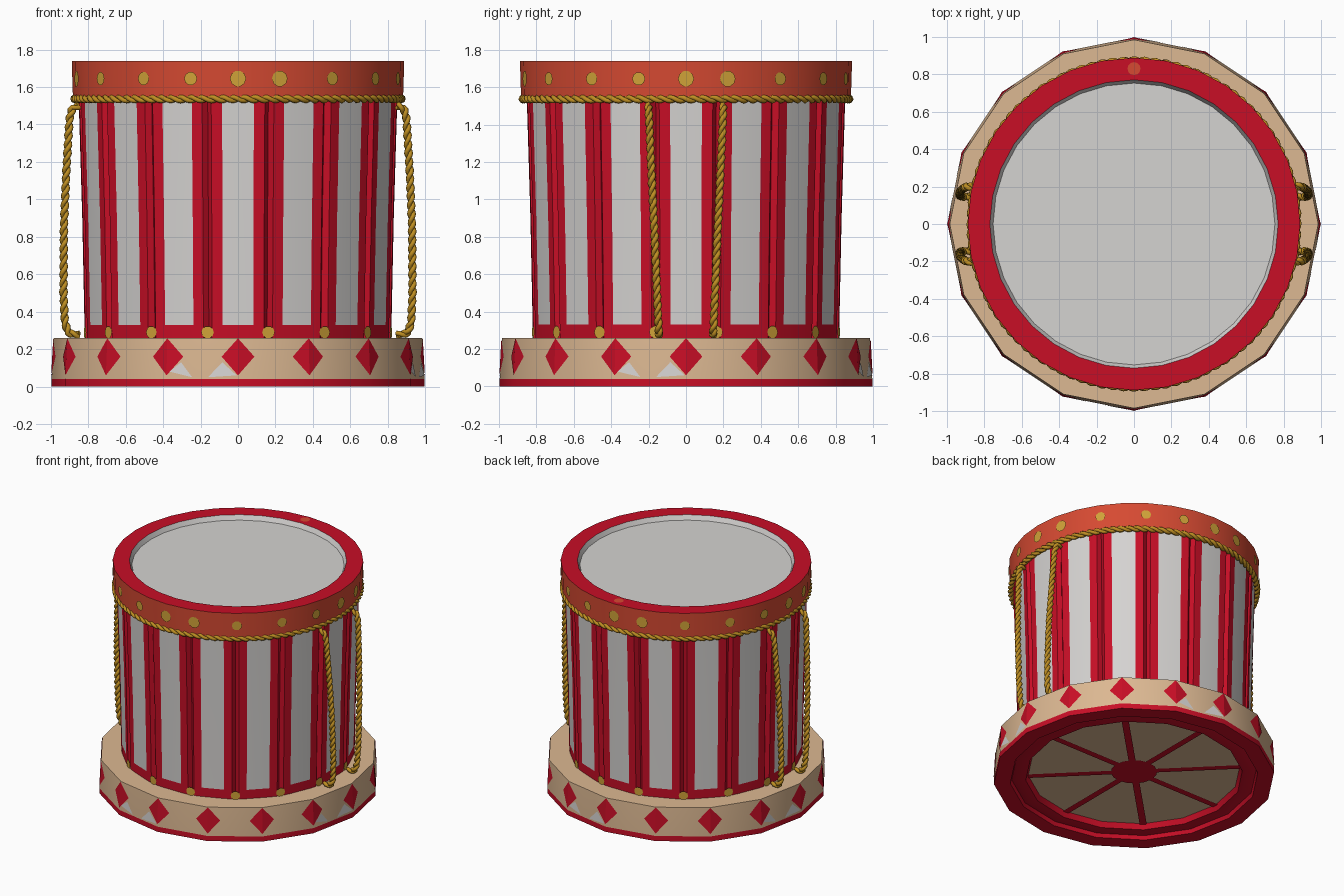
import bpy, math
from mathutils import Vector

if "Cube" in bpy.data.objects:
    bpy.data.objects.remove(bpy.data.objects["Cube"])

def srgb(r, g, b):
    lin = lambda c: (c / 255 / 12.92) if c < 10 else ((c / 255 + 0.055) / 1.055) ** 2.4
    return (lin(r), lin(g), lin(b), 1)

def material(name, *rgb):
    m = bpy.data.materials.new(name)
    m.diffuse_color = srgb(*rgb)
    m.use_nodes = True
    m.node_tree.nodes["Principled BSDF"].inputs["Base Color"].default_value = m.diffuse_color
    return m

RED = material("red", 200, 14, 38)
ORANGE = material("orange red", 214, 74, 50)
WHITE = material("off white", 213, 211, 209)
TAN = material("tan", 220, 184, 146)
GOLD = material("gold paint", 208, 162, 56)
ROPE = material("rope gold", 190, 142, 34)

def pol(deg, r, z):
    """Point at an angle measured from the front towards +x."""
    a = math.radians(deg)
    return Vector((r * math.sin(a), -r * math.cos(a), z))

def make(name, verts, faces, mats, idx=None, smooth=None):
    me = bpy.data.meshes.new(name)
    me.from_pydata([tuple(v) for v in verts], [], faces)
    for m in mats:
        me.materials.append(m)
    if idx:
        me.polygons.foreach_set("material_index", idx)
    ob = bpy.data.objects.new(name, me)
    bpy.context.collection.objects.link(ob)
    if smooth:
        bpy.ops.object.select_all(action='DESELECT')
        ob.select_set(True)
        bpy.context.view_layer.objects.active = ob
        bpy.ops.object.shade_smooth_by_angle(angle=math.radians(smooth))
    return ob

def lathe(name, profile, n, mats, seg_mats, smooth=30):
    """Profile runs from the underside outwards and up, so faces point out."""
    verts = [pol(360 * i / n, r, z) for r, z in profile for i in range(n)]
    faces, idx = [], []
    for k in range(len(profile) - 1):
        for i in range(n):
            j = (i + 1) % n
            faces.append((k * n + i, k * n + j, (k + 1) * n + j, (k + 1) * n + i))
            idx.append(seg_mats[k])
    return make(name, verts, faces, mats, idx, smooth)

def plates(name, polys, mat, normal=None):
    """Thin painted shapes; each faces along normal, or outwards."""
    verts, faces = [], []
    for p in polys:
        p = [Vector(v) for v in p]
        c = sum(p, Vector()) / len(p)
        want = normal or Vector((c.x, c.y, 0))
        if (p[1] - p[0]).cross(p[2] - p[0]).dot(want) < 0:
            p.reverse()
        faces.append(list(range(len(verts), len(verts) + len(p))))
        verts += p
    return make(name, verts, faces, [mat])

UP, DOWN = Vector((0, 0, 1)), Vector((0, 0, -1))

def flat_disc(r, z, n, cx=0, cy=0):
    return [pol(360 * i / n, r, z) + Vector((cx, cy, 0)) for i in range(n)]

def wall_dot(deg, r, z, size, n=10):
    c, side = pol(deg, r, z), pol(deg + 90, 1, 0)
    return [c + side * size * math.cos(2 * math.pi * i / n) + UP * size * math.sin(2 * math.pi * i / n)
            for i in range(n)]

# --- base plinth: 16 sides, red foot and hollow underside
lathe("base", [(.75, .065), (.77, .02), (.83, .02), (.87, .03), (.88, 0), (.996, 0),
               (.996, .04), (.984, .26), (.7, .26)], 16, [RED, TAN], [0] * 6 + [1, 1])
plates("base_underside", [flat_disc(.76, .06, 32)], TAN, DOWN)
spokes = []
for k in range(8):
    s = pol(45 * k + 90, .025, 0)
    a, b = pol(45 * k, .1, .054), pol(45 * k, .755, .054)
    spokes.append([a - s, b - s, b + s, a + s])
plates("underside_spokes", spokes, RED, DOWN)
plates("underside_hub", [flat_disc(.165, .052, 16)], RED, DOWN)

# --- painted diamonds folded over the base corners, with worn white chips
def on_base(corner, t, z):
    r = .999 + (.987 - .999) * (z - .04) / .22
    return pol(corner, r, z).lerp(pol(corner + math.copysign(22.5, t), r, z), abs(t))

diamonds, chips = [], []
for k in range(16):
    a = 22.5 * k
    for s in (-.23, .23):
        diamonds.append([on_base(a, 1e-6, .258), on_base(a, s, .16), on_base(a, 1e-6, .06)])
for k in range(4):
    a = 90 * k - 22.5
    for tri in (((.04, .08), (.2, .13), (.36, .05)), ((.58, .05), (.78, .13), (.98, .06))):
        chips.append([on_base(a, t, z) for t, z in tri])
plates("base_diamonds", diamonds, RED)
plates("base_chips", chips, WHITE)

# --- drum shell: white flats between red grooved stripes
section = [(-5.7, 0), (5.7, 0), (9.6, .004), (11.25, -.025), (12.9, .004)]
ring = [(22.5 * k + a, d) for k in range(16) for a, d in section]
rows = [(.25, .822), (.33, .824), (.9, .836), (1.56, .856)]
N = len(ring)
verts = [pol(a, r + d, z) for z, r in rows for a, d in ring]
faces, idx = [], []
for k in range(len(rows) - 1):
    for i in range(N):
        j = (i + 1) % N
        faces.append((k * N + i, k * N + j, (k + 1) * N + j, (k + 1) * N + i))
        idx.append(1 if k > 0 and i % 5 == 0 else 0)
make("drum_shell", verts, faces, [RED, WHITE], idx, 25)
plates("shell_studs", [wall_dot(22.5 * k + 11.25, .833, .29, .034) for k in range(16)], GOLD)

# --- top hoop, drum skin and painted spots
lathe("top_hoop", [(.8, 1.55), (.882, 1.55), (.888, 1.74), (.77, 1.74), (.745, 1.69)],
      32, [ORANGE, RED, WHITE], [0, 0, 1, 2])
plates("drum_skin", [flat_disc(.755, 1.705, 32)], WHITE, UP)
spots = [wall_dot(90 * q + o, .891, 1.645, .043 if o in (0, 14.5) else .036)
         for q in range(4) for o in (0, 14.5, 34.5, 55.5, 73.5)]
plates("hoop_spots", spots, GOLD)
plates("hoop_top_spot", [flat_disc(.035, 1.744, 12, 0, .83)], ORANGE, UP)

# --- twisted two-strand ropes
def rope(name, path, ref, turns, closed=False, per_turn=8):
    cu = bpy.data.curves.new(name, 'CURVE')
    cu.dimensions = '3D'
    cu.bevel_depth = .0135
    cu.bevel_resolution = 1
    cu.use_fill_caps = True
    n = turns * per_turn
    for strand in range(2):
        sp = cu.splines.new('POLY')
        sp.use_cyclic_u = closed
        count = n if closed else n + 1
        sp.points.add(count - 1)
        for i in range(count):
            t = i / n
            tan = (path(t + .002) - path(t - .002)).normalized()
            u = tan.cross(ref).normalized()
            v = tan.cross(u)
            a = 2 * math.pi * i / per_turn + math.pi * strand
            sp.points[i].co = (*(path(t) + (u * math.cos(a) + v * math.sin(a)) * .0105), 1)
    ob = bpy.data.objects.new(name, cu)
    bpy.context.collection.objects.link(ob)
    cu.materials.append(ROPE)
    bpy.ops.object.select_all(action='DESELECT')
    ob.select_set(True)
    bpy.context.view_layer.objects.active = ob
    bpy.ops.object.convert(target='MESH')
    bpy.context.object.data.shade_smooth()

rope("hoop_rope", lambda t: pol(360 * t, .872, 1.537), UP, 48, closed=True)

side = [(.85, .2, 1.5), (.885, .2, 1.485), (.9, .197, 1.43), (.917, .185, 1.15), (.93, .17, .85),
        (.932, .155, .5), (.925, .148, .34), (.905, .145, .285), (.85, .145, .275)]

def side_path(sx, sy):
    pts = [Vector((x * sx, y * sy, z)) for x, y, z in side]
    lens = [0]
    for a, b in zip(pts, pts[1:]):
        lens.append(lens[-1] + (b - a).length)
    def path(t):
        d = t * lens[-1]
        k = 0
        while k < len(pts) - 2 and d > lens[k + 1]:
            k += 1
        return pts[k].lerp(pts[k + 1], (d - lens[k]) / (lens[k + 1] - lens[k]))
    return path

for sx, xn in ((-1, "left"), (1, "right")):
    for sy, yn in ((-1, "front"), (1, "back")):
        rope(f"side_rope_{xn}_{yn}", side_path(sx, sy), Vector((0, 1, 0)), 14)
